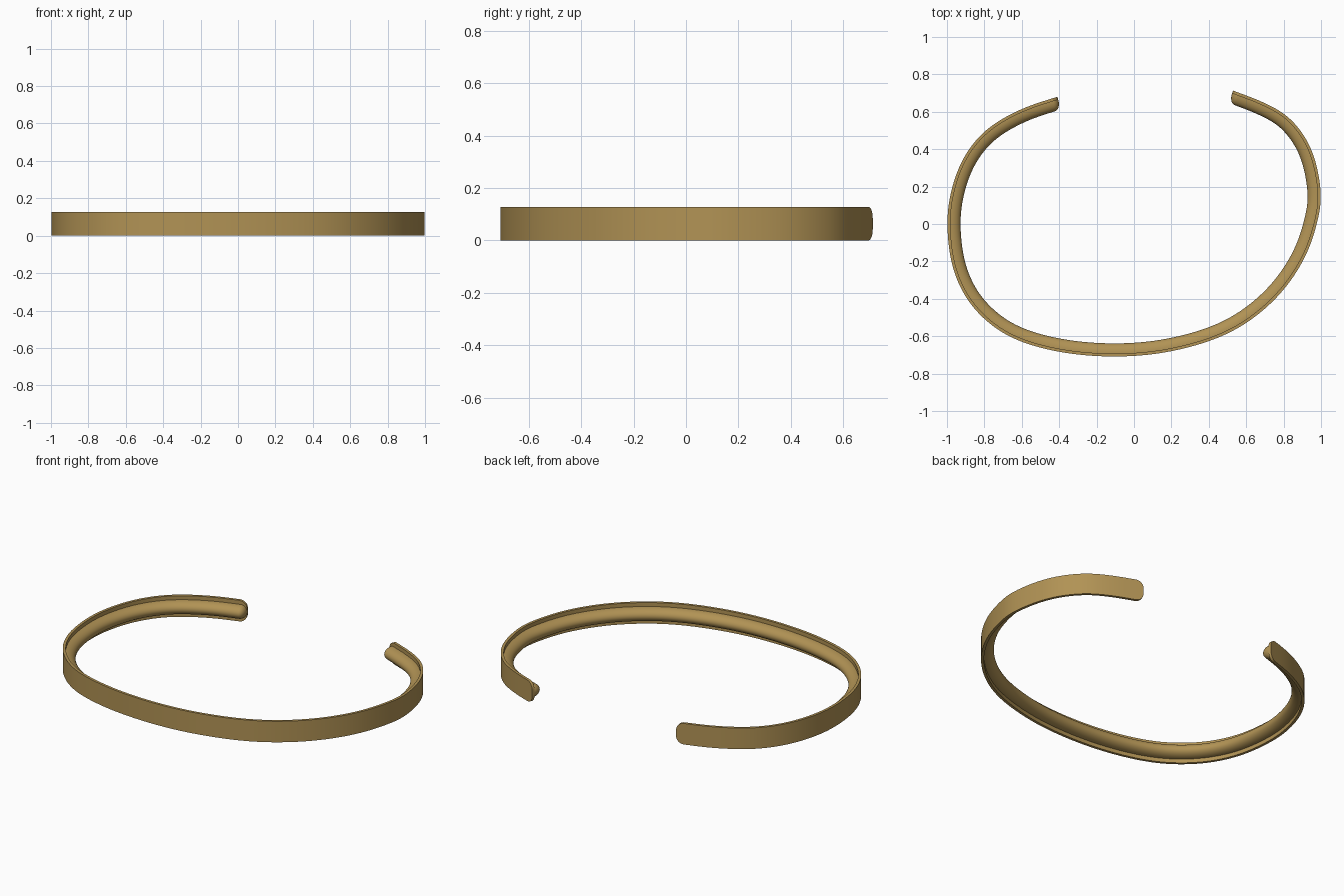
import bpy, bmesh, math
from mathutils import Vector

if "Cube" in bpy.data.objects:
    bpy.data.objects.remove(bpy.data.objects["Cube"])

H = 0.127            # band height
HALF = H / 2

# Plan outline of the outer face, from the left tip round the front to the right tip
OUTLINE = [(-0.41, 0.68), (-0.61, 0.612), (-0.80, 0.497), (-0.925, 0.33), (-0.99, 0.12),
           (-0.995, -0.08), (-0.955, -0.28), (-0.85, -0.46), (-0.665, -0.605),
           (-0.40, -0.685), (-0.10, -0.71), (0.20, -0.682), (0.51, -0.585),
           (0.75, -0.41), (0.91, -0.19), (0.985, 0.03), (0.998, 0.19),
           (0.95, 0.40), (0.84, 0.56), (0.70, 0.647), (0.53, 0.713)]


def smooth_path(points, steps=24):
    """Catmull-Rom through the points, then lightly relaxed."""
    p = [Vector(q) for q in points]
    p = [2 * p[0] - p[1]] + p + [2 * p[-1] - p[-2]]
    out = []
    for i in range(1, len(p) - 2):
        a, b, c, d = p[i - 1:i + 3]
        for k in range(steps):
            t = k / steps
            out.append(0.5 * (2 * b + (c - a) * t + (2 * a - 5 * b + 4 * c - d) * t * t
                              + (3 * b - a - 3 * c + d) * t ** 3))
    out.append(p[-2])
    for _ in range(80):
        out = [out[0]] + [(out[i - 1] + 2 * out[i] + out[i + 1]) / 4
                          for i in range(1, len(out) - 1)] + [out[-1]]
    return out


PATH = smooth_path(OUTLINE)
LENGTHS = [0.0]
for a, b in zip(PATH, PATH[1:]):
    LENGTHS.append(LENGTHS[-1] + (b - a).length)
TOTAL = LENGTHS[-1]


def frame(s):
    """Position and inward normal at arc length s."""
    i = 0
    while i < len(PATH) - 2 and LENGTHS[i + 1] < s:
        i += 1
    f = (s - LENGTHS[i]) / (LENGTHS[i + 1] - LENGTHS[i])
    pos = PATH[i].lerp(PATH[i + 1], f)
    t = (PATH[min(i + 3, len(PATH) - 1)] - PATH[max(i - 2, 0)]).normalized()
    return pos, Vector((-t.y, t.x))


def stations(radius, first=0.0):
    """Arc lengths, dense where the tips are rounded."""
    tip = [radius * (1 - math.cos(math.pi / 2 * k / 10)) for k in range(11)]
    tip[0] = first
    n = 180
    mid = [radius + (TOTAL - 2 * radius) * k / n for k in range(1, n)]
    return tip + mid + [TOTAL - s for s in reversed(tip)]


def rounding(s, radius):
    """0 at the tip rising to 1 along a quarter circle."""
    e = min(s, TOTAL - s, radius) / radius
    return math.sqrt(max(0.0, 1 - (1 - e) ** 2))


def sweep(name, lengths, section, mat):
    """Loft section(s) -> [(inward, z)] along the path, capped at both tips."""
    bm = bmesh.new()
    rings = []
    for s in lengths:
        pos, nrm = frame(s)
        rings.append([bm.verts.new((pos.x + nrm.x * u, pos.y + nrm.y * u, z))
                      for u, z in section(s)])
    for r, q in zip(rings, rings[1:]):
        for j in range(len(r)):
            k = (j + 1) % len(r)
            bm.faces.new((r[j], r[k], q[k], q[j]))
    bm.faces.new(rings[0])
    bm.faces.new(rings[-1])
    bmesh.ops.recalc_face_normals(bm, faces=bm.faces)
    me = bpy.data.meshes.new(name)
    bm.to_mesh(me)
    bm.free()
    me.materials.append(mat)
    ob = bpy.data.objects.new(name, me)
    bpy.context.collection.objects.link(ob)
    bpy.context.view_layer.objects.active = ob
    ob.select_set(True)
    bpy.ops.object.shade_smooth_by_angle(angle=math.radians(35))
    ob.select_set(False)
    return ob


gold = bpy.data.materials.new("antique gold")
gold.diffuse_color = (0.44, 0.29, 0.09, 1)
gold.use_nodes = True
gold.node_tree.nodes["Principled BSDF"].inputs["Base Color"].default_value = gold.diffuse_color

# Flat outer band with rounded corners at the tips
BAND_T, CORNER = 0.016, 0.045


def band_section(s):
    h = HALF - CORNER + CORNER * rounding(s, CORNER)
    return [(0, HALF - h), (BAND_T, HALF - h), (BAND_T, HALF + h), (0, HALF + h)]


sweep("outer_band", stations(CORNER), band_section, gold)

# Half-round ridge along the inside, domed at the tips
RIDGE_H, RIDGE_D, DOME = 0.04, 0.054, 0.035


def ridge_section(s):
    f = rounding(s, DOME)
    arc = [math.pi * k / 16 for k in range(17)]
    pts = [(BAND_T + RIDGE_D * f * math.sin(a), HALF - RIDGE_H * f * math.cos(a)) for a in arc]
    back = BAND_T * 0.5
    return [(back, pts[0][1])] + pts + [(back, pts[-1][1])]


sweep("inner_ridge", stations(DOME, 0.0004), ridge_section, gold)
